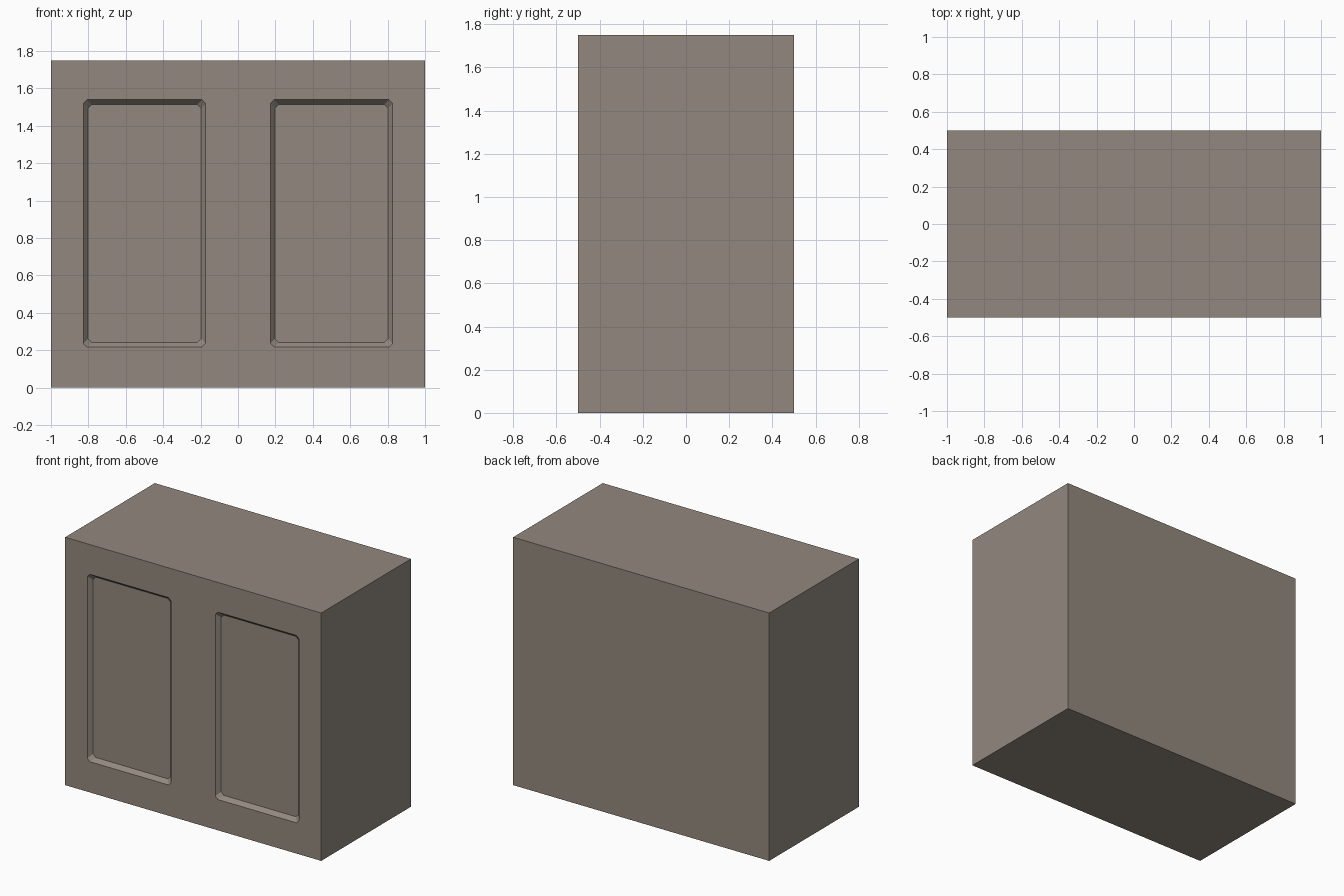
import bpy, bmesh

if "Cube" in bpy.data.objects:
    bpy.data.objects.remove(bpy.data.objects["Cube"])

W, D, H = 2.0, 1.0, 1.75
DEPTH = 0.03


def outline(x0, x1, z0, z1, c):
    # Rectangle with clipped corners, in the front plane
    return [(x0 + c, z0), (x1 - c, z0), (x1, z0 + c), (x1, z1 - c),
            (x1 - c, z1), (x0 + c, z1), (x0, z1 - c), (x0, z0 + c)]


def finish(bm, name):
    bmesh.ops.recalc_face_normals(bm, faces=bm.faces)
    me = bpy.data.meshes.new(name)
    bm.to_mesh(me)
    bm.free()
    ob = bpy.data.objects.new(name, me)
    bpy.context.collection.objects.link(ob)
    return ob


# Solid cabinet body
bm = bmesh.new()
bmesh.ops.create_cube(bm, size=1)
for v in bm.verts:
    v.co = (v.co.x * W, v.co.y * D, (v.co.z + 0.5) * H)
cabinet = finish(bm, "cabinet_body")

# Two recessed door panels with sloping edges
for side, cx in (("left", -0.5), ("right", 0.5)):
    bm = bmesh.new()
    rings = []
    # offset from the rim, depth behind the front face
    for inset, depth in ((-0.025, -DEPTH), (0, 0), (0.025, DEPTH)):
        pts = outline(cx - 0.327 + inset, cx + 0.327 - inset,
                      0.217 + inset, 1.54 - inset, 0.02)
        rings.append([bm.verts.new((x, -D / 2 + depth, z)) for x, z in pts])
    for a, b in zip(rings, rings[1:]):
        for i in range(8):
            j = (i + 1) % 8
            bm.faces.new((a[i], a[j], b[j], b[i]))
    bm.faces.new(rings[0])
    bm.faces.new(rings[-1])
    cutter = finish(bm, side + "_panel_cutter")
    cutter.hide_render = True
    cutter.hide_viewport = False
    cutter.display_type = 'WIRE'
    mod = cabinet.modifiers.new(side + "_panel", 'BOOLEAN')
    mod.operation = 'DIFFERENCE'
    mod.solver = 'EXACT'
    mod.object = cutter

# Brown-grey wood finish
mat = bpy.data.materials.new("wood")
mat.diffuse_color = (0.29, 0.25, 0.21, 1)
mat.use_nodes = True
mat.node_tree.nodes["Principled BSDF"].inputs["Base Color"].default_value = mat.diffuse_color
cabinet.data.materials.append(mat)
